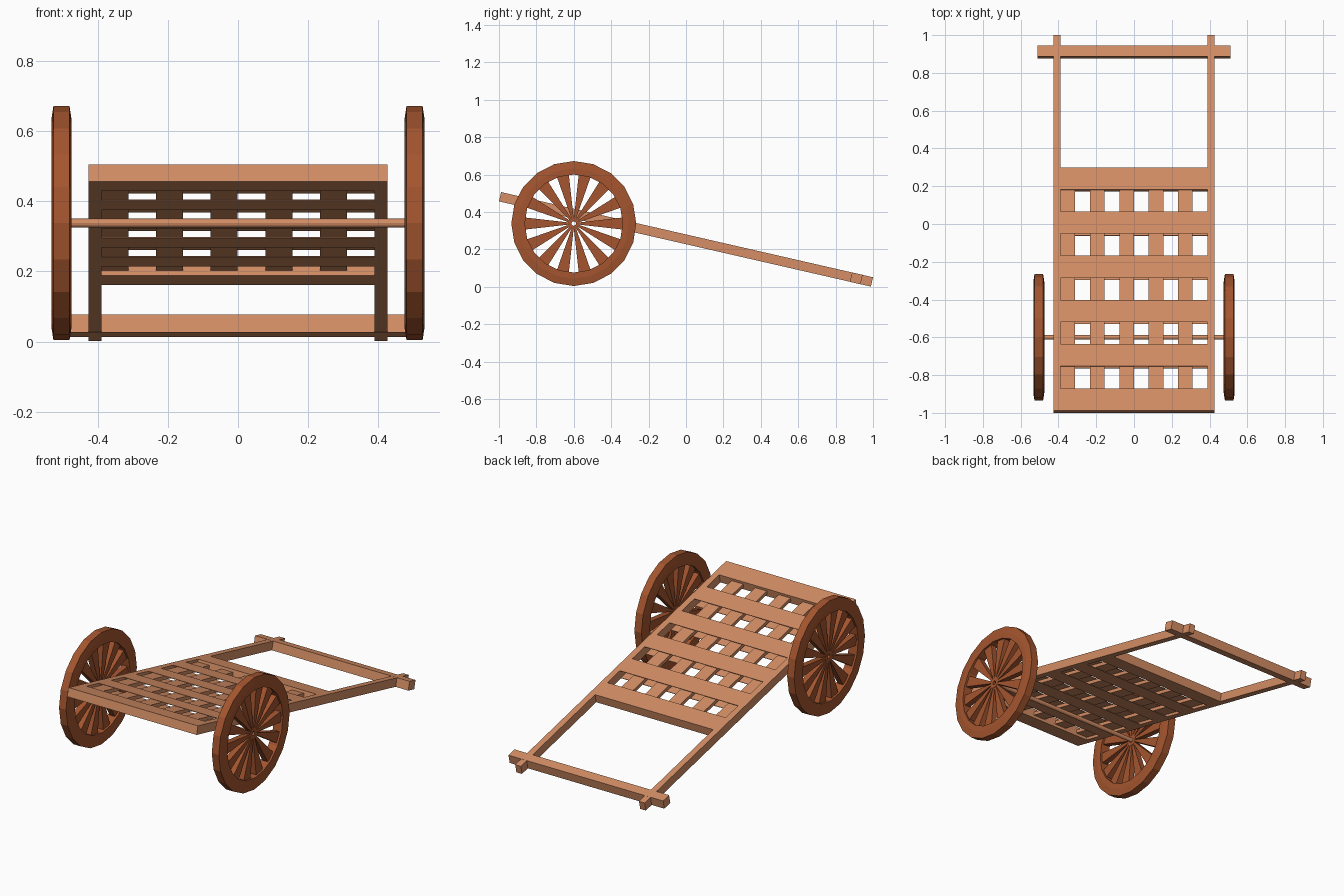
import bpy, bmesh, math
from mathutils import Matrix

if "Cube" in bpy.data.objects:
    bpy.data.objects.remove(bpy.data.objects["Cube"])


def material(name, rgb):
    m = bpy.data.materials.new(name)
    m.diffuse_color = (*rgb, 1)
    m.use_nodes = True
    m.node_tree.nodes["Principled BSDF"].inputs["Base Color"].default_value = m.diffuse_color
    return m


LIGHT = material("light wood", (0.66, 0.27, 0.13))
DARK = material("reddish wood", (0.37, 0.09, 0.028))
# The frame is built flat, then tipped down towards the handle
TILT = Matrix.Translation((0, 0, 0.2535)) @ Matrix.Rotation(math.radians(-12.9), 4, 'X')


def finish(name, bm, mat, matrix=Matrix()):
    bmesh.ops.transform(bm, matrix=matrix, verts=bm.verts)
    bmesh.ops.recalc_face_normals(bm, faces=bm.faces)
    me = bpy.data.meshes.new(name)
    bm.to_mesh(me)
    bm.free()
    me.materials.append(mat)
    ob = bpy.data.objects.new(name, me)
    bpy.context.collection.objects.link(ob)
    return ob


def add_box(bm, x, y, z):
    c = [(a + b) / 2 for a, b in (x, y, z)]
    s = [b - a for a, b in (x, y, z)]
    bmesh.ops.create_cube(bm, size=1, matrix=Matrix.Translation(c) @ Matrix.Diagonal((*s, 1)))


def boxes(name, items):
    bm = bmesh.new()
    for it in items:
        add_box(bm, *it)
    return finish(name, bm, LIGHT, TILT)


def add_ring(bm, profile, n):
    # Revolve a closed (x, radius) profile round the x axis
    rows = []
    for i in range(n):
        a = 2 * math.pi * i / n
        rows.append([bm.verts.new((x, r * math.sin(a), r * math.cos(a))) for x, r in profile])
    k = len(profile)
    for i in range(n):
        p, q = rows[i], rows[(i + 1) % n]
        for j in range(k):
            bm.faces.new((p[j], p[(j + 1) % k], q[(j + 1) % k], q[j]))


H = 0.0255   # half thickness of the frame
IN, OUT = 0.39, 0.427

# Side rails, end beams and handle bar
boxes("side_rails", [((-OUT, -IN), (-1.02, 1.02), (-H, H)),
                     ((IN, OUT), (-1.02, 1.02), (-H, H))])
boxes("end_beams", [((-IN, IN), (-1.02, -0.898), (-H, H)),
                    ((-IN, IN), (0.182, 0.302), (-H, H))])
boxes("handle_bar", [((-0.51, 0.51), (0.905, 0.963), (-H - 0.0005, H + 0.0005))])

# Thin cross boards above and below the lengthwise slats
cross = []
for k in range(4):
    y = (-0.778 + 0.24 * k, -0.658 + 0.24 * k)
    cross += [((-IN, IN), y, (H - 0.003, H)), ((-IN, IN), y, (-H, -H + 0.003))]
boxes("cross_boards", cross)
boxes("bed_slats", [((-0.39 + 0.156 * i, -0.313 + 0.156 * i), (-0.898, 0.182), (-0.01, 0.01))
                    for i in range(5)])

# Axle
AXLE = Matrix.Translation((0, -0.6, 0.338))
bm = bmesh.new()
bmesh.ops.create_cone(bm, cap_ends=False, segments=12, radius1=0.0125, radius2=0.0125,
                      depth=0.98, matrix=Matrix.Rotation(math.pi / 2, 4, 'Y'))
finish("axle", bm, LIGHT, AXLE)

# Wheels: chamfered rim, small hub and fourteen flared spokes
for side, sx in (("left", -1), ("right", 1)):
    bm = bmesh.new()
    w = 0.029
    add_ring(bm, [(-w, 0.262), (-w, 0.295), (-w + 0.006, 0.334),
                  (w - 0.006, 0.334), (w, 0.295), (w, 0.262)], 20)
    add_ring(bm, [(-0.018, 0.012), (-0.018, 0.032), (0.018, 0.032), (0.018, 0.012)], 14)
    for i in range(14):
        n0 = len(bm.verts)
        res = bmesh.ops.create_cube(bm, size=1)
        for v in res["verts"]:
            outer = v.co.y > 0
            v.co = (v.co.x * 0.034, 0.268 if outer else 0.026,
                    v.co.z * (0.066 if outer else 0.011))
        bmesh.ops.rotate(bm, verts=res["verts"],
                         matrix=Matrix.Rotation(2 * math.pi * i / 14, 3, 'X'))
    finish(side + "_wheel", bm, DARK, Matrix.Translation((sx * 0.504, 0, 0)) @ AXLE)
